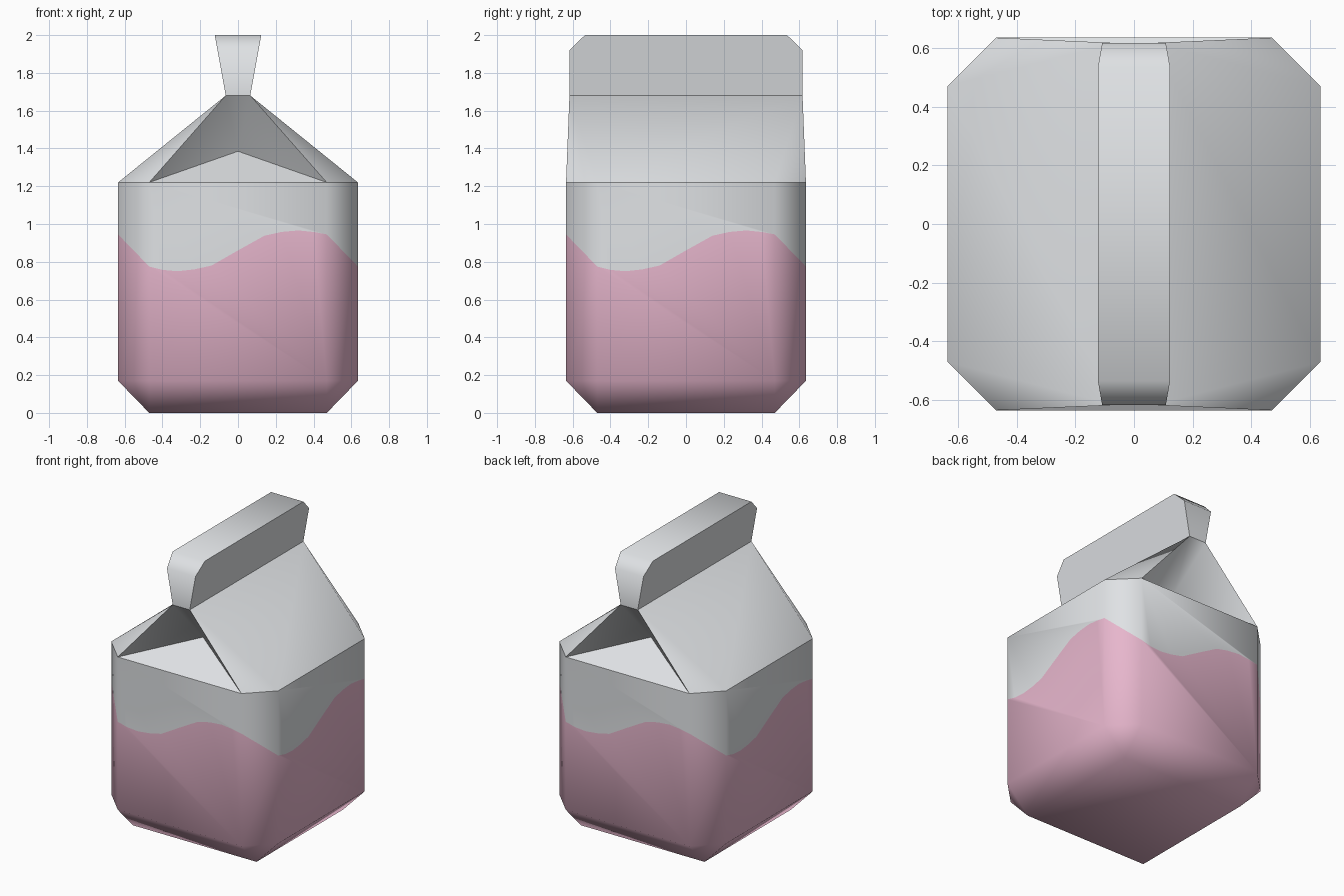
import bpy, bmesh, math
from mathutils import Matrix, Vector

if "Cube" in bpy.data.objects:
    bpy.data.objects.remove(bpy.data.objects["Cube"], do_unlink=True)


def make_material(name, colour):
    mat = bpy.data.materials.new(name)
    mat.use_nodes = True
    mat.diffuse_color = (*colour, 1)
    mat.node_tree.nodes["Principled BSDF"].inputs["Base Color"].default_value = (*colour, 1)
    return mat


WHITE = make_material("carton white", (0.74, 0.76, 0.78))
PINK = make_material("strawberry pink", (0.80, 0.47, 0.61))


def make_part(name, faces, materials):
    """Weld (points, material index) faces into one smooth object with sharp creases."""
    bm = bmesh.new()
    for points, index in faces:
        face = bm.faces.new([bm.verts.new(p) for p in points])
        face.material_index = index
    bmesh.ops.remove_doubles(bm, verts=bm.verts, dist=0.0005)
    bmesh.ops.recalc_face_normals(bm, faces=bm.faces)
    mesh = bpy.data.meshes.new(name)
    bm.to_mesh(mesh)
    bm.free()
    for mat in materials:
        mesh.materials.append(mat)
    obj = bpy.data.objects.new(name, mesh)
    bpy.context.collection.objects.link(obj)
    bpy.ops.object.select_all(action='DESELECT')
    obj.select_set(True)
    bpy.context.view_layer.objects.active = obj
    bpy.ops.object.shade_smooth_by_angle(angle=math.radians(48))
    return obj


def turned(faces, count):
    """Repeat faces around the z axis."""
    result = []
    for i in range(count):
        turn = Matrix.Rotation(math.tau * i / count, 3, 'Z')
        result += [([turn @ Vector(p) for p in pts], m) for pts, m in faces]
    return result


H = 0.635      # half width
A = 0.47       # half width of the flat part between chamfers
BEVEL = 0.17   # top of the bottom bevel
EAVE = 1.22

# Body: one side and one chamfered corner, repeated four times
wave_line = [(-A, 0.775), (-0.4, 0.757), (-0.32, 0.75), (-0.23, 0.76), (-0.14, 0.78),
             (0, 0.86), (0.14, 0.938), (0.23, 0.958), (0.32, 0.966), (0.4, 0.958), (A, 0.945)]
wave = [(x, -H, z) for x, z in wave_line]
left_z, right_z = wave[0][2], wave[-1][2]
side = [
    ([(-A, -H, BEVEL), (A, -H, BEVEL)] + wave[::-1], 1),
    (wave + [(A, -H, EAVE), (-A, -H, EAVE)], 0),
    ([(A, -H, BEVEL), (H, -A, BEVEL), (H, -A, left_z), (A, -H, right_z)], 1),
    ([(A, -H, right_z), (H, -A, left_z), (H, -A, EAVE), (A, -H, EAVE)], 0),
    ([(-A, -A, 0), (A, -A, 0), (A, -H, BEVEL), (-A, -H, BEVEL)], 1),
    ([(A, -A, 0), (H, -A, BEVEL), (A, -H, BEVEL)], 1),
]
base = [([(-A, -A, 0), (-A, A, 0), (A, A, 0), (A, -A, 0)], 1)]
make_part("carton_body", turned(side, 4) + base, [WHITE, PINK])

# Roof: slope, corners and folded-in gable, repeated front and back
RX, RY, RZ = 0.065, 0.617, 1.68
fold = (0, -0.38, 1.385)
ridge_l, ridge_r = (-RX, -RY, RZ), (RX, -RY, RZ)
eave_l, eave_r = (-A, -H, EAVE), (A, -H, EAVE)
half_roof = [
    ([(H, -A, EAVE), (H, A, EAVE), (RX, RY, RZ), ridge_r], 0),
    ([eave_r, (H, -A, EAVE), ridge_r], 0),
    ([(-H, -A, EAVE), eave_l, ridge_l], 0),
    ([eave_l, eave_r, fold], 0),
    ([eave_l, fold, ridge_l], 0),
    ([fold, eave_r, ridge_r], 0),
    ([fold, ridge_r, ridge_l], 0),
]
closing = [
    ([ridge_l, ridge_r, (RX, RY, RZ), (-RX, RY, RZ)], 0),
    ([eave_l, (-H, -A, EAVE), (-H, A, EAVE), (-A, H, EAVE),
      (A, H, EAVE), (H, A, EAVE), (H, -A, EAVE), eave_r], 0),
]
make_part("gable_roof", turned(half_roof, 2) + closing, [WHITE])

# Sealed top fin: clipped profile, widening upward
profile = [(-RY, RZ), (RY, RZ), (RY, 1.92), (0.535, 2.0), (-0.535, 2.0), (-RY, 1.92)]


def fin_point(sign, y, z):
    return (sign * (RX + (z - RZ) * 0.058 / 0.32), y, z)


fin = [([fin_point(s, y, z) for y, z in profile], 0) for s in (-1, 1)]
for p, q in zip(profile, profile[1:] + profile[:1]):
    fin.append(([fin_point(-1, *p), fin_point(1, *p), fin_point(1, *q), fin_point(-1, *q)], 0))
make_part("top_fin", fin, [WHITE])
